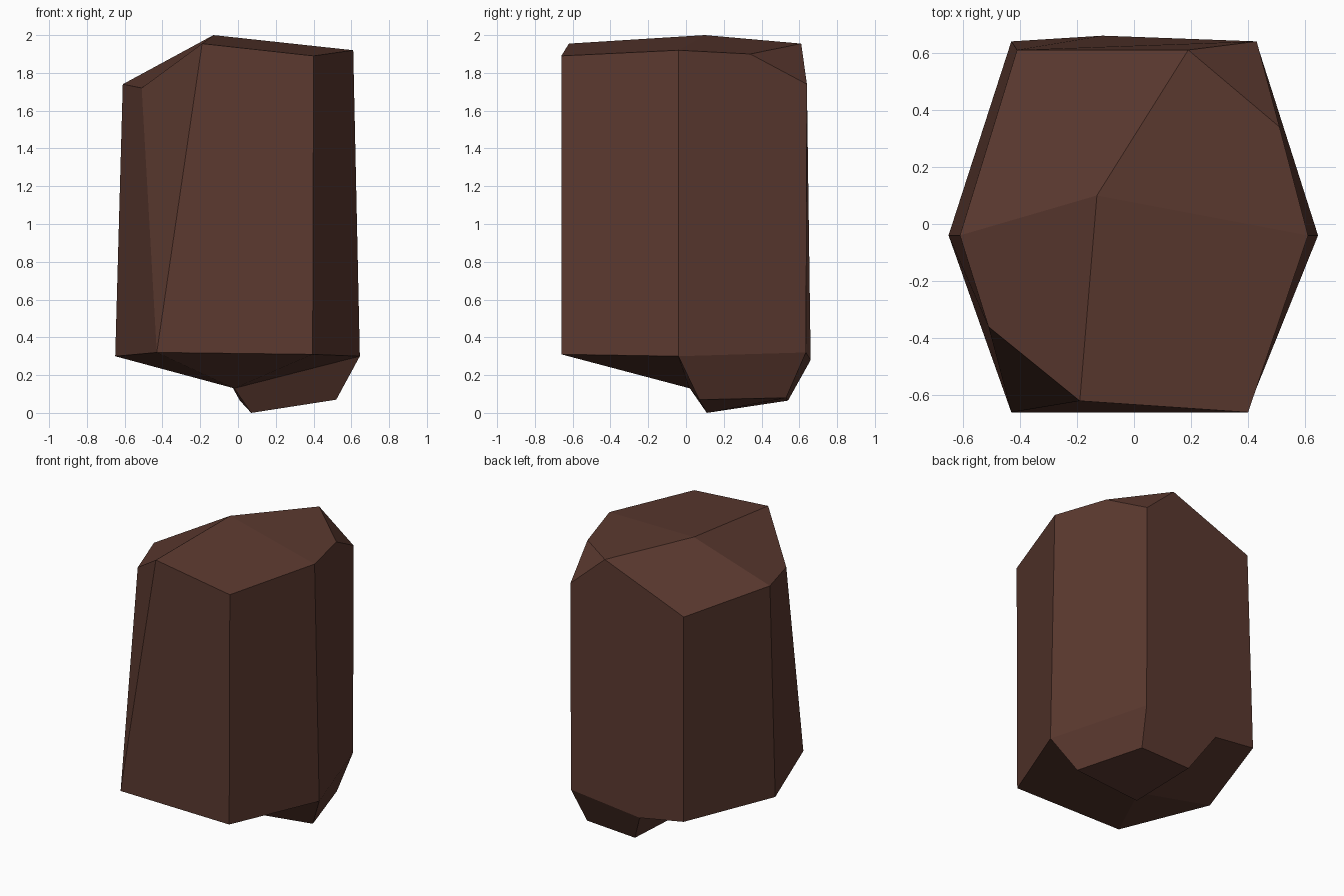
import bpy
import bmesh

if "Cube" in bpy.data.objects:
    bpy.data.objects.remove(bpy.data.objects["Cube"])

# One flat brown for the whole stone
brown = bpy.data.materials.new("dark brown stone")
brown.diffuse_color = (0.105, 0.041, 0.029, 1)
brown.use_nodes = True
brown.node_tree.nodes["Principled BSDF"].inputs["Base Color"].default_value = brown.diffuse_color

# Corners of the chipped hexagonal block, named by place
corners = {
    # ring at the foot of the column
    "b_l": (-.65, -.04, .30), "b_fl": (-.43, -.66, .32), "b_fr": (.395, -.66, .31),
    "b_r": (.645, -.04, .30), "b_br": (.43, .635, .32), "b_b": (-.11, .66, .28),
    "b_bl": (-.43, .64, .33),
    # ring at the head of the column
    "t_l": (-.61, -.04, 1.74), "t_fl": (-.51, -.36, 1.72), "t_f": (-.19, -.62, 1.955),
    "t_fr": (.40, -.66, 1.89), "t_r": (.61, -.04, 1.92), "t_rb": (.51, .34, 1.90),
    "t_br": (.43, .64, 1.74), "t_b": (.19, .61, 1.955), "t_bl": (-.41, .61, 1.72),
    # peak, underside hollow and small foot
    "peak": (-.13, .10, 2.0), "under": (-.02, .02, .13),
    "foot_f": (.07, .11, 0), "foot_r": (.52, .07, .07),
    "foot_br": (.38, .53, .08), "foot_b": (.01, .54, .065),
}

facets = [
    # sides
    "b_fl b_fr t_fr t_f", "b_fr b_r t_r t_fr", "b_r b_br t_br t_rb t_r",
    "b_br b_b b_bl t_bl t_b t_br", "b_bl b_l t_l t_bl", "b_l b_fl t_fl t_l",
    "b_fl t_f t_fl",
    # crown
    "peak t_f t_fr t_r", "peak t_r t_rb t_b", "peak t_b t_bl t_l",
    "peak t_l t_fl t_f", "t_b t_rb t_br",
    # underside
    "under b_r b_fr b_fl", "under b_fl b_l", "under b_l b_bl b_b",
    # foot
    "under foot_f foot_r b_r", "b_r foot_r foot_br b_br",
    "b_br foot_br foot_b b_b", "b_b foot_b foot_f under",
    "foot_f foot_b foot_br foot_r",
]

# Faceted stone block
bm = bmesh.new()
verts = {name: bm.verts.new(co) for name, co in corners.items()}
for facet in facets:
    bm.faces.new([verts[name] for name in facet.split()])
bmesh.ops.recalc_face_normals(bm, faces=bm.faces)
mesh = bpy.data.meshes.new("stone_block")
bm.to_mesh(mesh)
bm.free()
mesh.materials.append(brown)
bpy.context.collection.objects.link(bpy.data.objects.new("stone_block", mesh))
